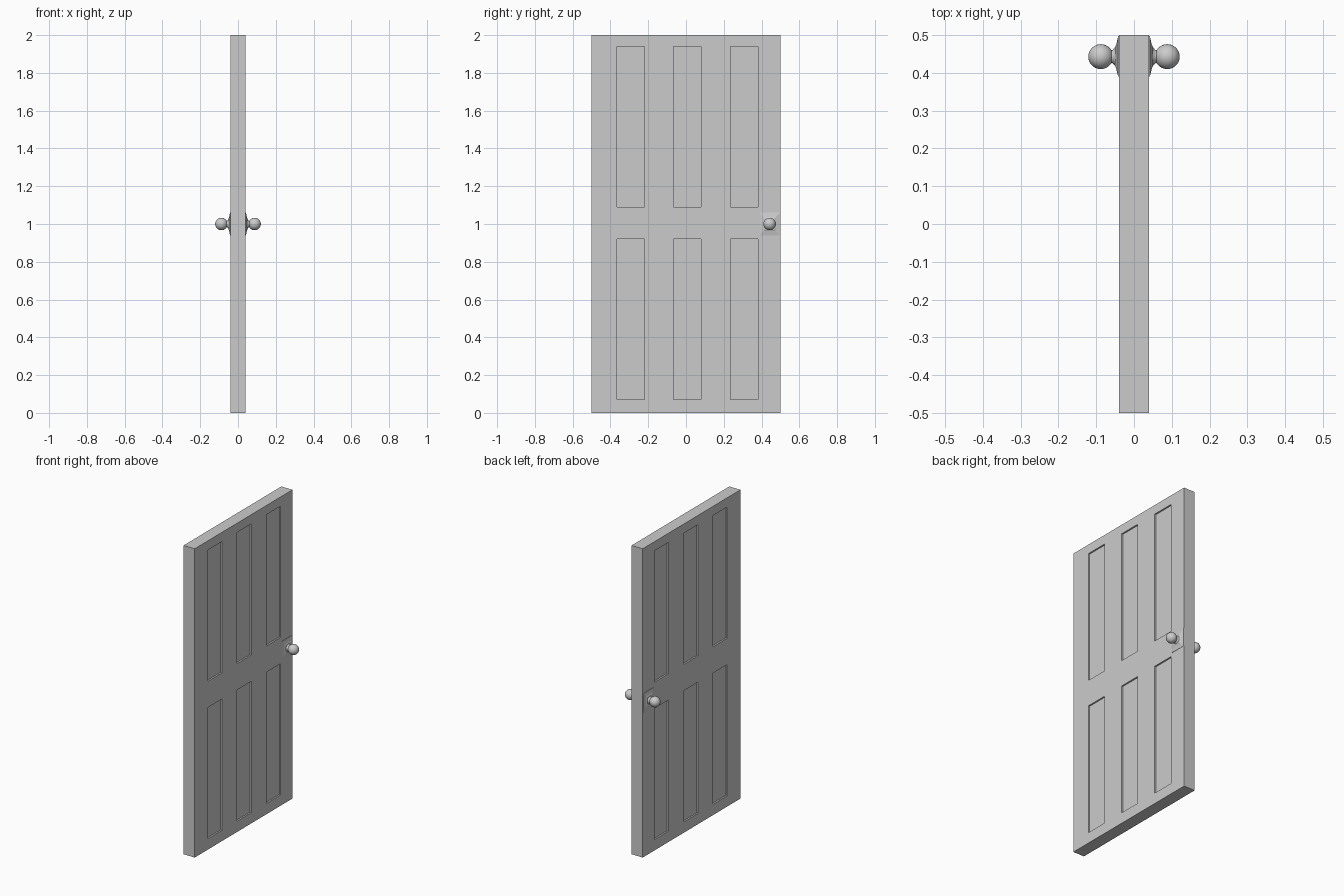
import bpy, bmesh, math
from mathutils import Matrix, Vector

if "Cube" in bpy.data.objects:
    bpy.data.objects.remove(bpy.data.objects["Cube"])

HALF = 0.04                      # half the door thickness
YS = [-0.5, -0.365, -0.22, -0.065, 0.08, 0.235, 0.38, 0.5]
ZS = [0, 0.07, 0.92, 1.09, 1.94, 2]
KNOB_Y, KNOB_Z = 0.443, 1.0


def finish(name, bm):
    bmesh.ops.recalc_face_normals(bm, faces=bm.faces[:])
    mesh = bpy.data.meshes.new(name)
    bm.to_mesh(mesh)
    bm.free()
    obj = bpy.data.objects.new(name, mesh)
    bpy.context.collection.objects.link(obj)
    return obj


# Door slab: a cell grid on each face, rim bridged, panel cells sunk in
bm = bmesh.new()
panels = []
for side in (1, -1):
    grid = [[bm.verts.new((side * HALF, y, z)) for z in ZS] for y in YS]
    for i in range(len(YS) - 1):
        for j in range(len(ZS) - 1):
            quad = [grid[i][j], grid[i + 1][j], grid[i + 1][j + 1], grid[i][j + 1]]
            face = bm.faces.new(quad if side > 0 else quad[::-1])
            if i % 2 == 1 and j % 2 == 1:
                panels.append(face)
bmesh.ops.bridge_loops(bm, edges=[e for e in bm.edges if e.is_boundary])
bm.normal_update()
for face in panels:
    inward = Vector((-math.copysign(0.01, face.calc_center_median().x), 0, 0))
    bmesh.ops.inset_individual(bm, faces=[face], thickness=0.0, depth=0.0)
    bmesh.ops.translate(bm, verts=face.verts[:], vec=inward)
finish("door_slab", bm)


def stack(name, rings):
    """Closed stack of square rings: (x, y centre, half y, half z)."""
    bm = bmesh.new()
    loops = []
    for x, yc, hy, hz in rings:
        loops.append([bm.verts.new((x, yc + a * hy, KNOB_Z + b * hz))
                      for a, b in ((-1, -1), (1, -1), (1, 1), (-1, 1))])
    for lo, hi in zip(loops, loops[1:]):
        for k in range(4):
            n = (k + 1) % 4
            bm.faces.new((lo[k], lo[n], hi[n], hi[k]))
    bm.faces.new(loops[0])
    bm.faces.new(loops[-1])
    return finish(name, bm)


def neck(name, s):
    """Round flared neck, spun around the knob axis."""
    bm = bmesh.new()
    n = 24
    loops = [[bm.verts.new((s * x, KNOB_Y + r * math.cos(2 * math.pi * k / n),
                            KNOB_Z + r * math.sin(2 * math.pi * k / n)))
              for k in range(n)]
             for x, r in ((0.046, 0.027), (0.052, 0.023), (0.057, 0.017), (0.068, 0.017))]
    for lo, hi in zip(loops, loops[1:]):
        for k in range(n):
            m = (k + 1) % n
            bm.faces.new((lo[k], lo[m], hi[m], hi[k]))
    return finish(name, bm)


def smooth(obj):
    for p in obj.data.polygons:
        p.use_smooth = True


# Knob sets on both faces: stepped square plate, neck and ball
for s, side in ((1, "right"), (-1, "left")):
    stack("knob_plate_" + side, [(s * 0.038, 0.444, 0.053, 0.06),
                                 (s * 0.042, 0.444, 0.053, 0.06),
                                 (s * 0.047, 0.443, 0.032, 0.036),
                                 (s * 0.050, 0.443, 0.026, 0.029)])
    smooth(neck("knob_neck_" + side, s))
    bm = bmesh.new()
    bmesh.ops.create_uvsphere(bm, u_segments=32, v_segments=16, radius=0.033,
                              matrix=Matrix.Translation((s * 0.088, KNOB_Y, KNOB_Z)))
    smooth(finish("knob_ball_" + side, bm))
